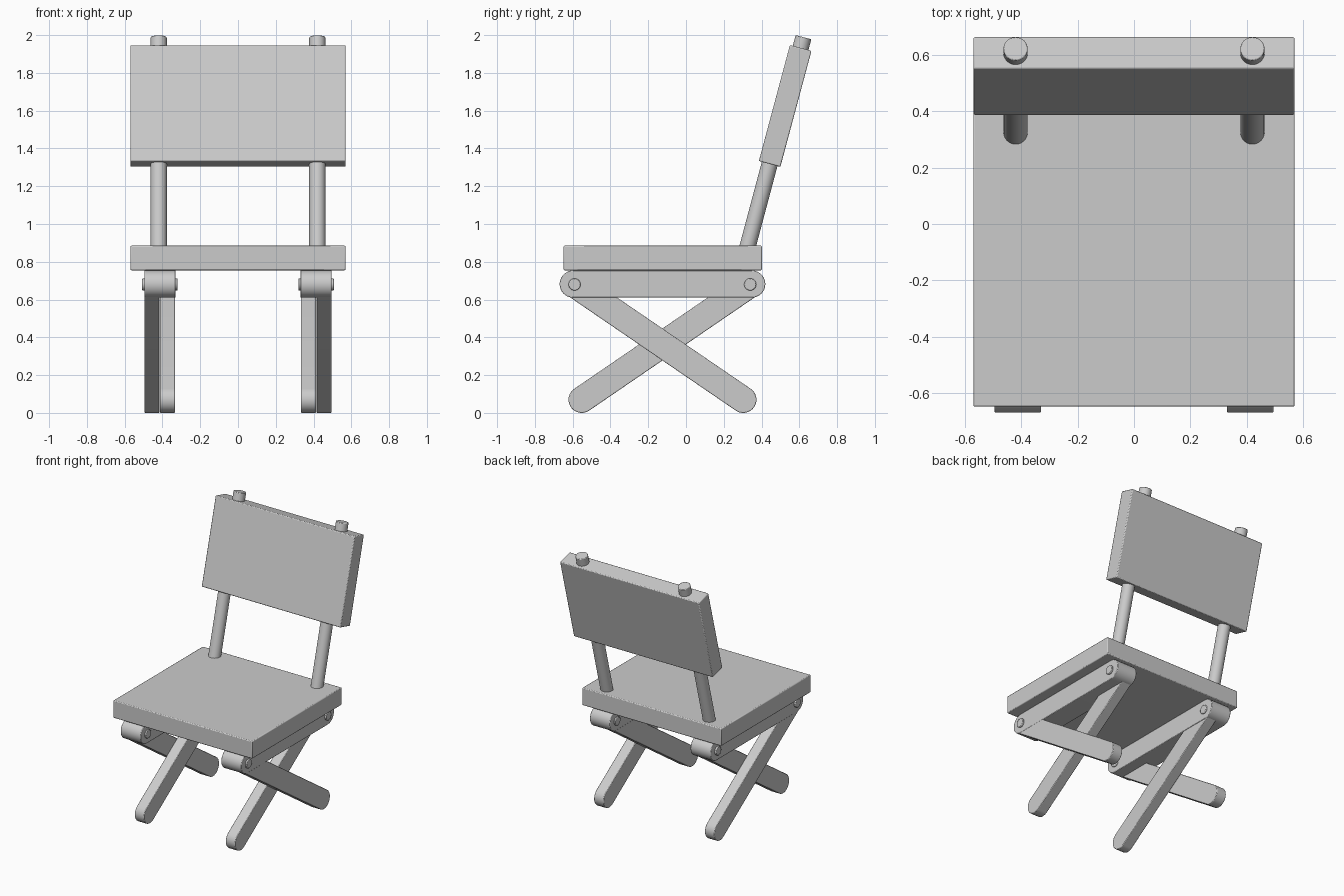
import bpy, bmesh
from math import pi, sin, cos, atan2, radians
from mathutils import Matrix, Vector

cube = bpy.data.objects.get("Cube")
if cube:
    bpy.data.objects.remove(cube, do_unlink=True)

grey = bpy.data.materials.new("plain_grey")
grey.use_nodes = True
colour = (0.6, 0.6, 0.6, 1)
grey.diffuse_color = colour
grey.node_tree.nodes["Principled BSDF"].inputs["Base Color"].default_value = colour


def finish(name, bm, bevel=0.006):
    """Turn a bmesh into a softly bevelled object with smooth round sides."""
    bmesh.ops.recalc_face_normals(bm, faces=bm.faces)
    mesh = bpy.data.meshes.new(name)
    bm.to_mesh(mesh)
    bm.free()
    mesh.materials.append(grey)
    obj = bpy.data.objects.new(name, mesh)
    bpy.context.collection.objects.link(obj)
    mod = obj.modifiers.new("edge_bevel", 'BEVEL')
    mod.width = bevel
    mod.segments = 2
    mod.limit_method = 'ANGLE'
    mod.angle_limit = radians(40)
    bpy.ops.object.select_all(action='DESELECT')
    obj.select_set(True)
    bpy.context.view_layer.objects.active = obj
    bpy.ops.object.shade_smooth_by_angle(angle=radians(35))
    return obj


def slab(name, centre, size, tilt=0):
    bm = bmesh.new()
    bmesh.ops.create_cube(bm, size=1)
    bm.transform(Matrix.Translation(centre) @ Matrix.Rotation(tilt, 4, 'X')
                 @ Matrix.Diagonal((*size, 1)))
    return finish(name, bm)


def rod(name, start, end, radius):
    a, b = Vector(start), Vector(end)
    bm = bmesh.new()
    bmesh.ops.create_cone(bm, cap_ends=True, segments=40, radius1=radius,
                          radius2=radius, depth=(b - a).length)
    turn = (b - a).to_track_quat('Z', 'Y').to_matrix().to_4x4()
    bm.transform(Matrix.Translation((a + b) / 2) @ turn)
    return finish(name, bm, 0.004)


def round_bar(name, a, b, radius, x0, x1):
    """Flat bar with rounded ends between two (y, z) points, x0 to x1 wide."""
    heading = atan2(b[1] - a[1], b[0] - a[0])
    bm = bmesh.new()
    verts = []
    steps = 20
    for (y, z), start in ((b, heading - pi / 2), (a, heading + pi / 2)):
        for i in range(steps + 1):
            t = start + pi * i / steps
            verts.append(bm.verts.new((x0, y + radius * cos(t), z + radius * sin(t))))
    face = bm.faces.new(verts)
    grown = bmesh.ops.extrude_face_region(bm, geom=[face])["geom"]
    bmesh.ops.translate(bm, vec=(x1 - x0, 0, 0),
                        verts=[v for v in grown if isinstance(v, bmesh.types.BMVert)])
    return finish(name, bm, 0.004)


# Seat and tilted back panel
TILT = radians(15)
slab("seat", (0, -0.123, 0.82), (1.14, 1.05, 0.13))
slab("back_panel", (0, 0.525, 1.625), (1.14, 0.118, 0.636), -TILT)

# Posts, rails, crossed legs and pivot pins on both sides
front_pivot, back_pivot = (-0.59, 0.68), (0.34, 0.68)
for side, s in (("left", 1), ("right", -1)):
    x = 0.42 * s
    rod(side + "_post", (x, 0.31, 0.82), (x, 0.622, 1.989), 0.043)
    round_bar(side + "_rail", (-0.597, 0.682), (0.348, 0.682), 0.072, 0.33 * s, 0.495 * s)
    round_bar(side + "_outer_leg", front_pivot, (0.303, 0.07), 0.07, 0.415 * s, 0.494 * s)
    round_bar(side + "_inner_leg", back_pivot, (-0.552, 0.07), 0.07, 0.334 * s, 0.412 * s)
    for end, (y, z) in (("front", front_pivot), ("back", back_pivot)):
        rod(side + "_" + end + "_pin", (0.32 * s, y, z), (0.507 * s, y, z), 0.032)
